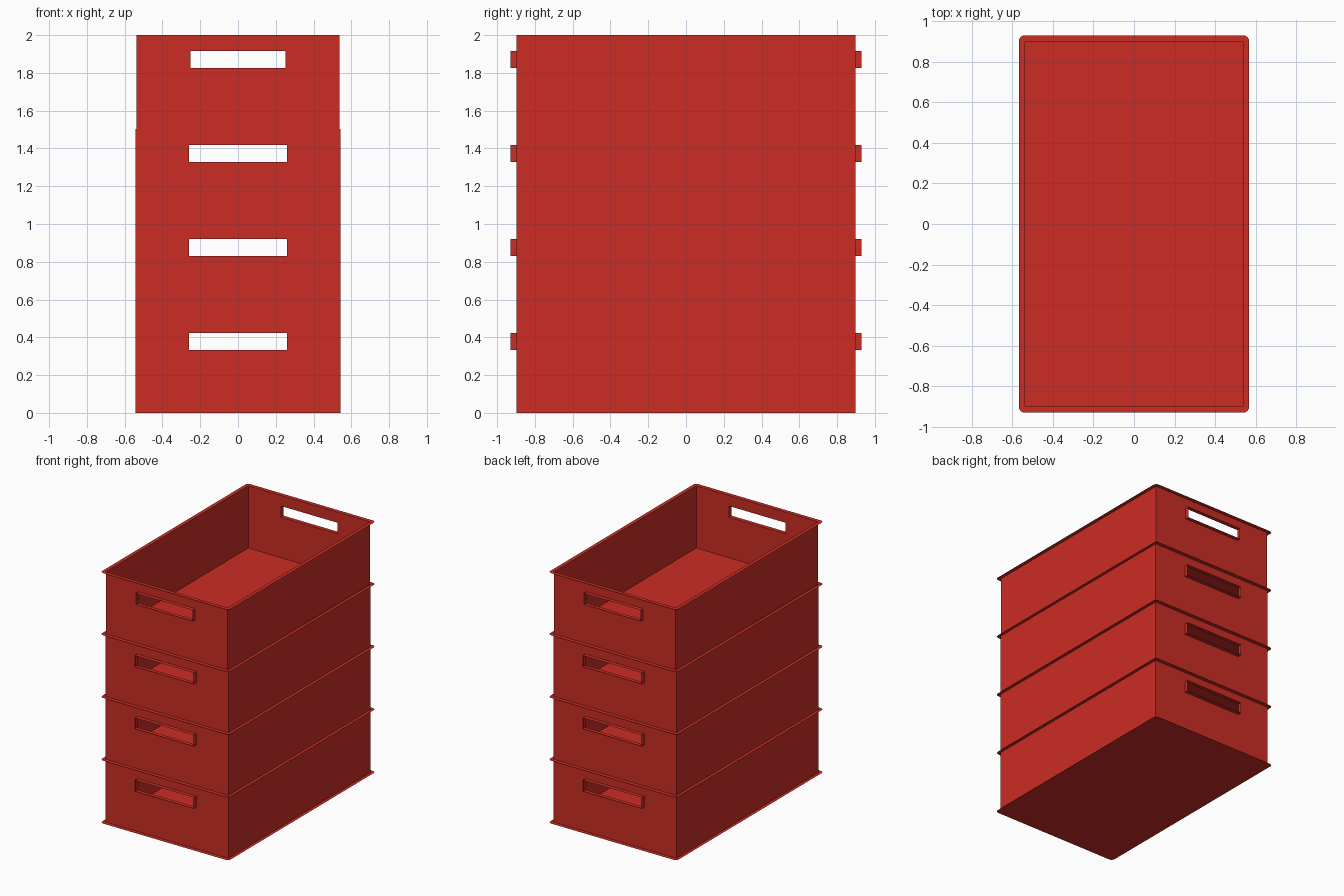
import bpy, bmesh, math

if "Cube" in bpy.data.objects:
    bpy.data.objects.remove(bpy.data.objects["Cube"])

red = bpy.data.materials.new("red_plastic")
red.diffuse_color = (0.6, 0.026, 0.018, 1)
red.use_nodes = True
red.node_tree.nodes["Principled BSDF"].inputs["Base Color"].default_value = red.diffuse_color

WALL_Y, LIP_X, LIP_Y, RADIUS = 0.898, 0.568, 0.93, 0.03


def finish(name, bm):
    bmesh.ops.remove_doubles(bm, verts=bm.verts, dist=1e-5)
    bmesh.ops.recalc_face_normals(bm, faces=bm.faces)
    mesh = bpy.data.meshes.new(name)
    bm.to_mesh(mesh)
    bm.free()
    mesh.materials.append(red)
    obj = bpy.data.objects.new(name, mesh)
    bpy.context.collection.objects.link(obj)
    return obj


def quad(bm, *points):
    return bm.faces.new([bm.verts.new(p) for p in points])


def lip_outline(inner_x, z, steps=4):
    """Matching outer rounded outline and inner square outline."""
    outer, inner = [], []
    for k, (sx, sy) in enumerate(((1, 1), (-1, 1), (-1, -1), (1, -1))):
        for i in range(steps + 1):
            a = math.pi / 2 * (k + i / steps)
            outer.append((sx * (LIP_X - RADIUS) + RADIUS * math.cos(a),
                          sy * (LIP_Y - RADIUS) + RADIUS * math.sin(a), z))
            inner.append((sx * inner_x, sy * WALL_Y, z))
    return outer, inner


def lip(name, wall_x, z):
    # flat flange around the walls
    bm = bmesh.new()
    outer, inner = lip_outline(wall_x, z)
    n = len(outer)
    for i in range(n):
        j = (i + 1) % n
        if inner[i] == inner[j]:
            f = quad(bm, outer[i], outer[j], inner[i])
        else:
            f = quad(bm, outer[i], outer[j], inner[j], inner[i])
        if f.normal.z < 0:
            f.normal_flip()
    finish(name, bm)


def floor(name, wall_x, z):
    bm = bmesh.new()
    quad(bm, (-wall_x, -WALL_Y, z), (wall_x, -WALL_Y, z),
         (wall_x, WALL_Y, z), (-wall_x, WALL_Y, z))
    finish(name, bm)


def walls(name, wx, z0, z1, hx, h0, h1):
    bm = bmesh.new()
    # long side walls
    for s in (-1, 1):
        quad(bm, (s * wx, -WALL_Y, z0), (s * wx, WALL_Y, z0),
             (s * wx, WALL_Y, z1), (s * wx, -WALL_Y, z1))
    # end walls with a handle opening, plus the collar standing out from it
    rim = [(-wx, z0), (wx, z0), (wx, z1), (-wx, z1)]
    hole = [(-hx, h0), (hx, h0), (hx, h1), (-hx, h1)]
    for s in (-1, 1):
        y, out = s * WALL_Y, s * LIP_Y
        for i in range(4):
            (ax, az), (bx, bz) = rim[i], rim[(i + 1) % 4]
            (cx, cz), (dx, dz) = hole[i], hole[(i + 1) % 4]
            quad(bm, (ax, y, az), (bx, y, bz), (dx, y, dz), (cx, y, cz))
            quad(bm, (cx, y, cz), (dx, y, dz), (dx, out, dz), (cx, out, cz))
    finish(name, bm)


# four stacked crates
levels = [0, 0.502, 1.003, 1.503, 2.0]
handles = [0.333, 0.831, 1.328, 1.827]
for i in range(4):
    top = i == 3
    wx, hx = (0.538, 0.251) if top else (0.543, 0.26)
    z0, z1 = levels[i], levels[i + 1]
    walls(f"crate_{i + 1}_walls", wx, z0, z1, hx, handles[i], handles[i] + 0.089)
    floor(f"crate_{i + 1}_floor", wx, z0)
    lip(f"crate_{i + 1}_rim", wx, z1)
lip("base_rim", 0.543, 0)
